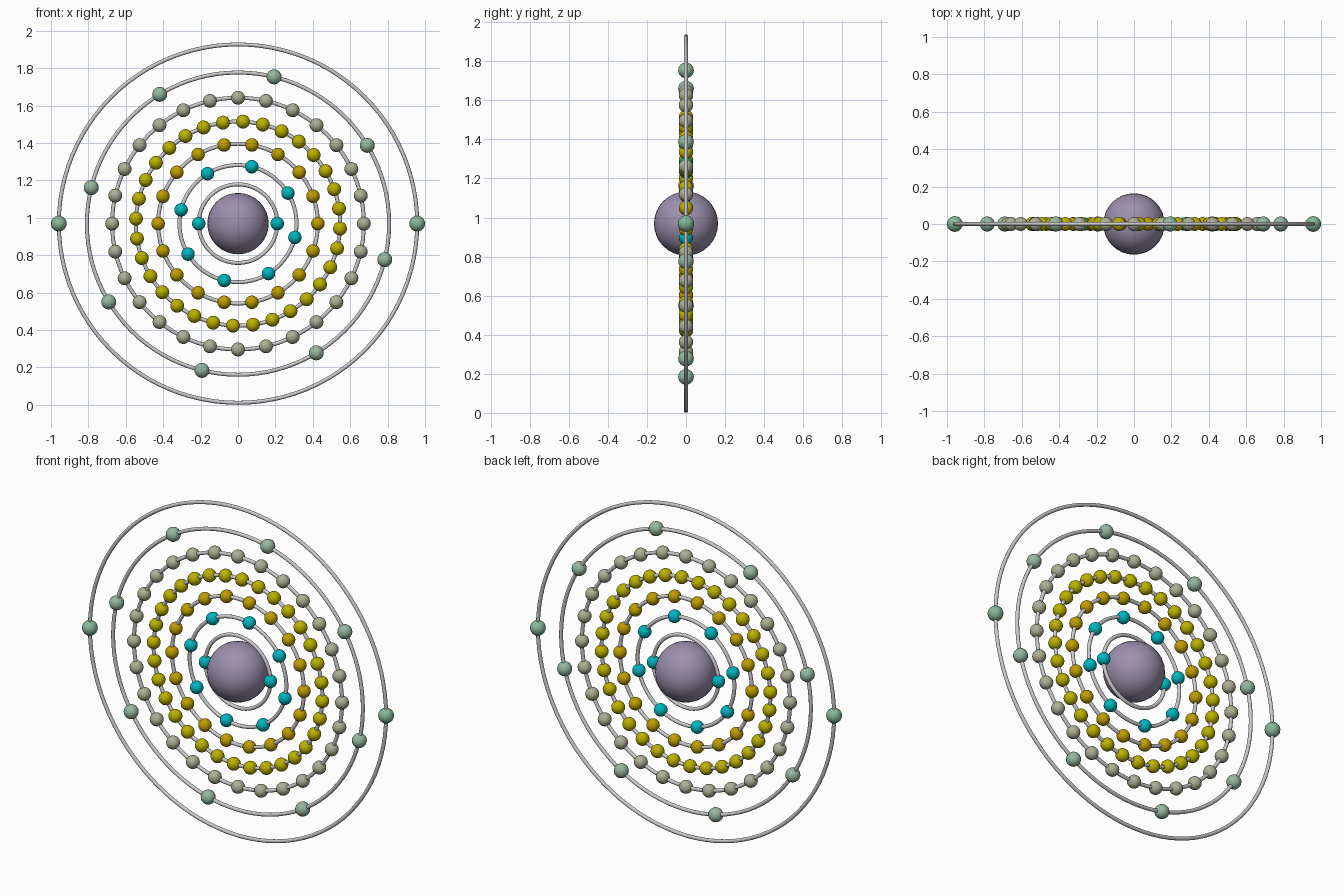
import bpy, bmesh
from math import radians, cos, sin, pi
from mathutils import Matrix

if "Cube" in bpy.data.objects:
    bpy.data.objects.remove(bpy.data.objects["Cube"])

CENTRE_Z = 0.969
TUBE = 0.0105


def paint(obj, name, rgb):
    mat = bpy.data.materials.get(name) or bpy.data.materials.new(name)
    mat.diffuse_color = (*rgb, 1)
    mat.use_nodes = True
    mat.node_tree.nodes["Principled BSDF"].inputs["Base Color"].default_value = mat.diffuse_color
    obj.data.materials.append(mat)


def finish(bm, name):
    for f in bm.faces:
        f.smooth = True
    mesh = bpy.data.meshes.new(name)
    bm.to_mesh(mesh)
    bm.free()
    obj = bpy.data.objects.new(name, mesh)
    bpy.context.collection.objects.link(obj)
    return obj


def spheres(name, points, radius, u, v):
    bm = bmesh.new()
    for p in points:
        bmesh.ops.create_uvsphere(bm, u_segments=u, v_segments=v, radius=radius,
                                  matrix=Matrix.Translation(p))
    return finish(bm, name)


def orbit_ring(name, radius):
    bpy.ops.mesh.primitive_torus_add(major_radius=radius, minor_radius=TUBE,
                                     major_segments=96, minor_segments=12,
                                     location=(0, 0, CENTRE_Z), rotation=(pi / 2, 0, 0))
    ring = bpy.context.object
    ring.name = name
    bpy.ops.object.shade_smooth()


# Central nucleus
nucleus = spheres("nucleus", [(0, 0, CENTRE_Z)], 0.164, 32, 16)
paint(nucleus, "mauve", (0.33, 0.28, 0.42))

CYAN = ("cyan", (0.0, 0.46, 0.52))
GOLD = ("gold", (0.53, 0.34, 0.0))
YELLOW = ("yellow", (0.50, 0.44, 0.0))
BEIGE = ("beige", (0.42, 0.43, 0.30))
SAGE = ("sage", (0.30, 0.48, 0.36))
GREEN = ("green", (0.24, 0.48, 0.32))

# Shells: orbit radius, electron count, start angle, electron radius, colour
shells = [
    (0.210, 2, 0.0, 0.036, CYAN),
    (0.313, 8, 31.4, 0.036, CYAN),
    (0.427, 18, 0.0, 0.036, GOLD),
    (0.546, 32, -2.8, 0.037, YELLOW),
    (0.673, 28, 0.0, 0.037, BEIGE),
    (0.808, 8, 31.2, 0.040, SAGE),
    (0.958, 2, 0.0, 0.042, GREEN),
]
for i, (radius, count, start, size, colour) in enumerate(shells, 1):
    orbit_ring(f"orbit_ring_{i}", radius)
    angles = [radians(start) + 2 * pi * k / count for k in range(count)]
    points = [(radius * cos(a), 0, CENTRE_Z + radius * sin(a)) for a in angles]
    paint(spheres(f"electrons_{i}", points, size, 24, 12), *colour)
